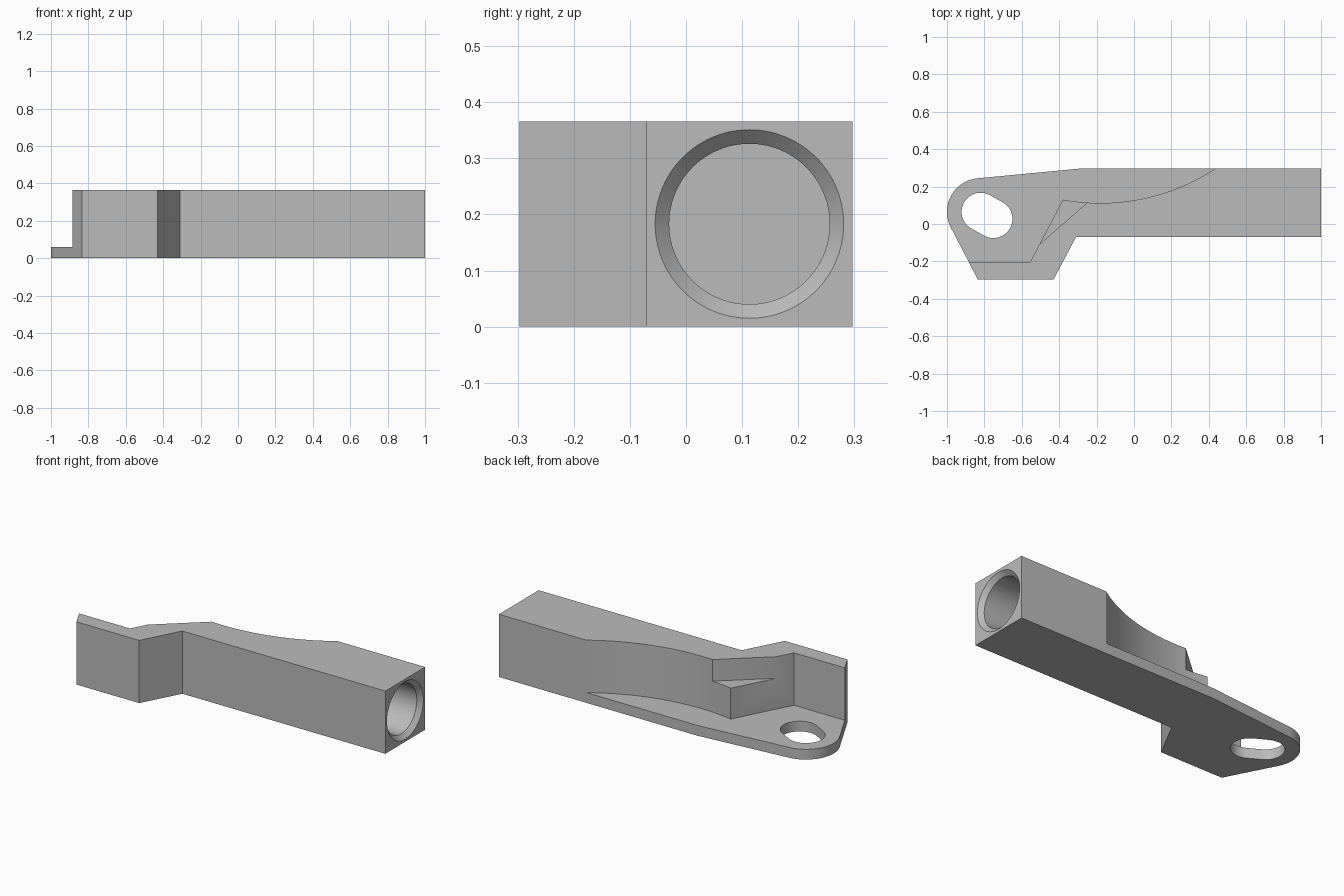
import bpy, bmesh, math
from math import cos, sin, radians
from mathutils import Matrix, Vector

if "Cube" in bpy.data.objects:
    bpy.data.objects.remove(bpy.data.objects["Cube"], do_unlink=True)

HEIGHT, PLATE, LEDGE = 0.366, 0.06, 0.24
BACK = 0.297
PIVOT = (-0.82, 0.065)

grey = bpy.data.materials.new("plain grey")
grey.use_nodes = True
grey.diffuse_color = (0.5, 0.5, 0.5, 1)
grey.node_tree.nodes["Principled BSDF"].inputs["Base Color"].default_value = grey.diffuse_color


def make_object(name, bm):
    bmesh.ops.recalc_face_normals(bm, faces=bm.faces)
    mesh = bpy.data.meshes.new(name)
    bm.to_mesh(mesh)
    bm.free()
    mesh.materials.append(grey)
    obj = bpy.data.objects.new(name, mesh)
    bpy.context.collection.objects.link(obj)
    return obj


def prism(name, outline, z0, z1):
    bm = bmesh.new()
    face = bm.faces.new([bm.verts.new((x, y, z0)) for x, y in outline])
    extruded = bmesh.ops.extrude_face_region(bm, geom=[face])["geom"]
    verts = [v for v in extruded if isinstance(v, bmesh.types.BMVert)]
    bmesh.ops.translate(bm, verts=verts, vec=(0, 0, z1 - z0))
    return make_object(name, bm)


def cone_x(name, x0, x1, r0, r1):
    # Round cutter along x, on the bore axis
    bm = bmesh.new()
    place = Matrix.Translation(((x0 + x1) / 2, 0.113, HEIGHT / 2)) @ Matrix.Rotation(radians(90), 4, "Y")
    bmesh.ops.create_cone(bm, cap_ends=True, segments=96, radius1=r0, radius2=r1,
                          depth=x1 - x0, matrix=place)
    return make_object(name, bm)


def arc(centre, radius, start, end, steps):
    angles = [radians(start + (end - start) * i / steps) for i in range(steps + 1)]
    return [(centre[0] + radius * cos(a), centre[1] + radius * sin(a)) for a in angles]


def cut(target, cutter):
    mod = target.modifiers.new(cutter.name, "BOOLEAN")
    mod.operation, mod.solver, mod.object = "DIFFERENCE", "EXACT", cutter
    bpy.ops.object.select_all(action="DESELECT")
    target.select_set(True)
    bpy.context.view_layer.objects.active = target
    bpy.ops.object.modifier_apply(modifier=mod.name)
    bpy.data.objects.remove(cutter, do_unlink=True)


# Full-height body with the rounded lug end
outline = [(-0.835, -BACK), (-0.43, -BACK), (-0.31, -0.07), (1, -0.07), (1, BACK), (-0.28, BACK)]
outline += arc(PIVOT, 0.18, 95.5, 208.5, 32)
body = prism("bracket_body", outline, 0, HEIGHT)

# Pocket above the base plate, with the long concave wall
curve_x, curve_low, curve_r = -0.18, 0.112, 1.114


def curve_angle(x):
    return math.degrees(math.asin((x - curve_x) / curve_r)) - 90


pocket = arc((curve_x, curve_low + curve_r), curve_r, curve_angle(0.5), curve_angle(-0.38), 48)
pocket += [(-0.555, -0.203), (-1.2, -0.203), (-1.2, 0.6), (0.5, 0.6)]
cut(body, prism("pocket_cutter", pocket, PLATE, 0.5))

# Triangular ledge beside the pocket
ledge = [(-0.24, 0.123), (-0.24, 0.4), (-0.7, 0.4), (-0.7, -0.15), (-0.515, -0.117)]
cut(body, prism("ledge_cutter", ledge, LEDGE, 0.5))

# Slotted hole through the lug
slide = Vector((0.068, -0.038))
tilt = math.degrees(math.atan2(slide.y, slide.x))
slot = arc(PIVOT, 0.102, tilt + 90, tilt + 270, 32)
slot += arc(Vector(PIVOT) + slide, 0.102, tilt - 90, tilt + 90, 32)
cut(body, prism("slot_cutter", slot, -0.1, 0.2))

# Blind round bore with a chamfered mouth
cut(body, cone_x("bore_cutter", 0.5, 1.05, 0.143, 0.143))
cut(body, cone_x("chamfer_cutter", 0.965, 1.025, 0.133, 0.193))

bpy.ops.object.shade_smooth_by_angle(angle=radians(25))
